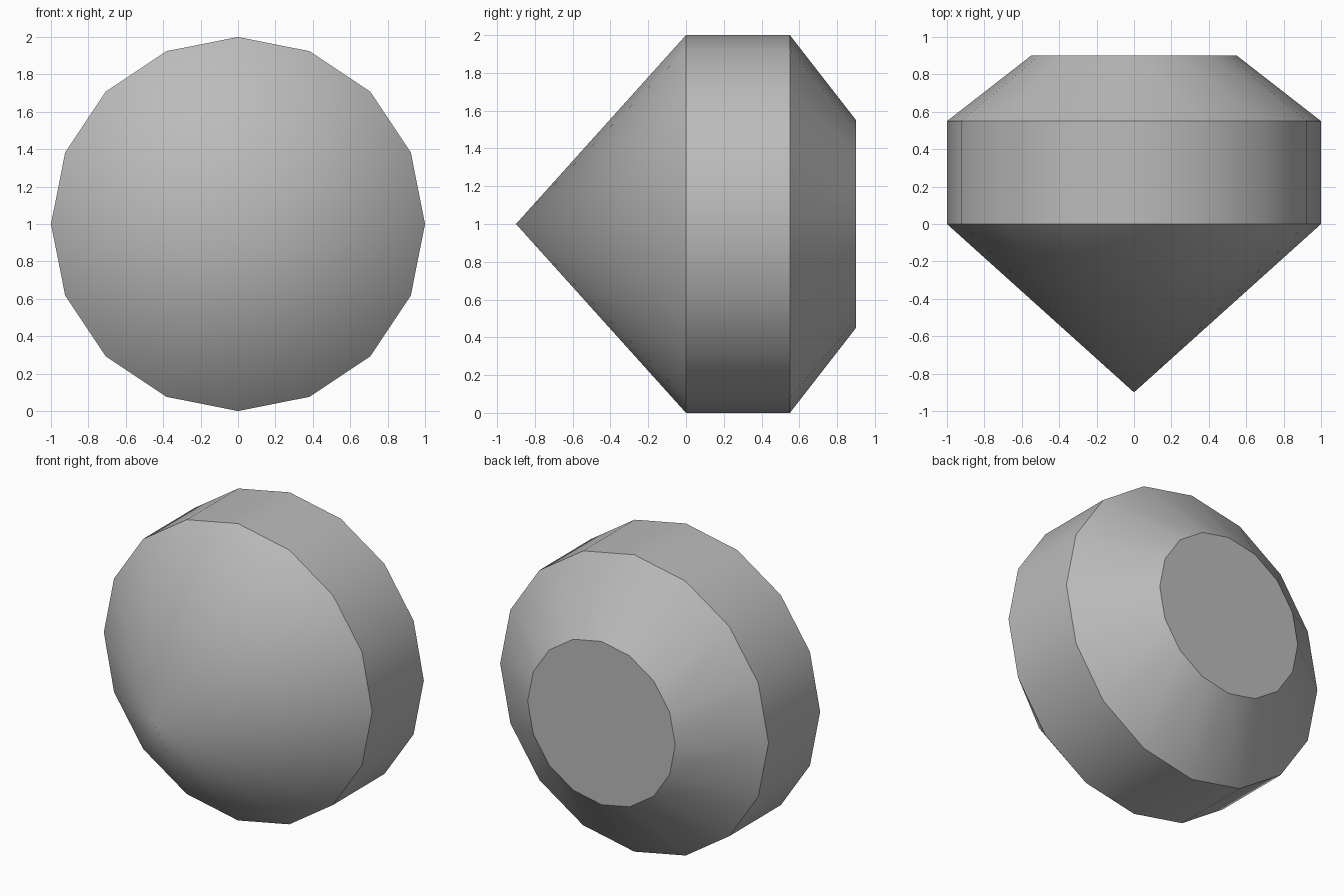
import bpy, bmesh, math

if "Cube" in bpy.data.objects:
    bpy.data.objects.remove(bpy.data.objects["Cube"])

SIDES = 16
# (y, radius) rings: front girdle, back girdle, flat back
RINGS = [(0.0, 1.0), (0.55, 1.0), (0.9, 0.55)]

grey = bpy.data.materials.new("grey")
grey.diffuse_color = (0.5, 0.5, 0.5, 1)
grey.use_nodes = True
grey.node_tree.nodes["Principled BSDF"].inputs["Base Color"].default_value = grey.diffuse_color

bm = bmesh.new()
rings = [[bm.verts.new((r * math.cos(math.tau * i / SIDES), y,
                        1 + r * math.sin(math.tau * i / SIDES)))
          for i in range(SIDES)] for y, r in RINGS]
tip = bm.verts.new((0, -0.9, 1))

# pointed front cone
for i in range(SIDES):
    bm.faces.new((tip, rings[0][i], rings[0][(i + 1) % SIDES]))
# straight band and tapered back
for a, b in zip(rings, rings[1:]):
    for i in range(SIDES):
        j = (i + 1) % SIDES
        bm.faces.new((a[i], b[i], b[j], a[j]))
# flat back face
bm.faces.new(rings[-1])
bmesh.ops.recalc_face_normals(bm, faces=bm.faces)

mesh = bpy.data.meshes.new("gem")
bm.to_mesh(mesh)
bm.free()
mesh.materials.append(grey)
gem = bpy.data.objects.new("gem", mesh)
bpy.context.collection.objects.link(gem)

# smooth round the axis, sharp between the bands
bpy.context.view_layer.objects.active = gem
gem.select_set(True)
bpy.ops.object.shade_smooth_by_angle(angle=math.radians(30))
